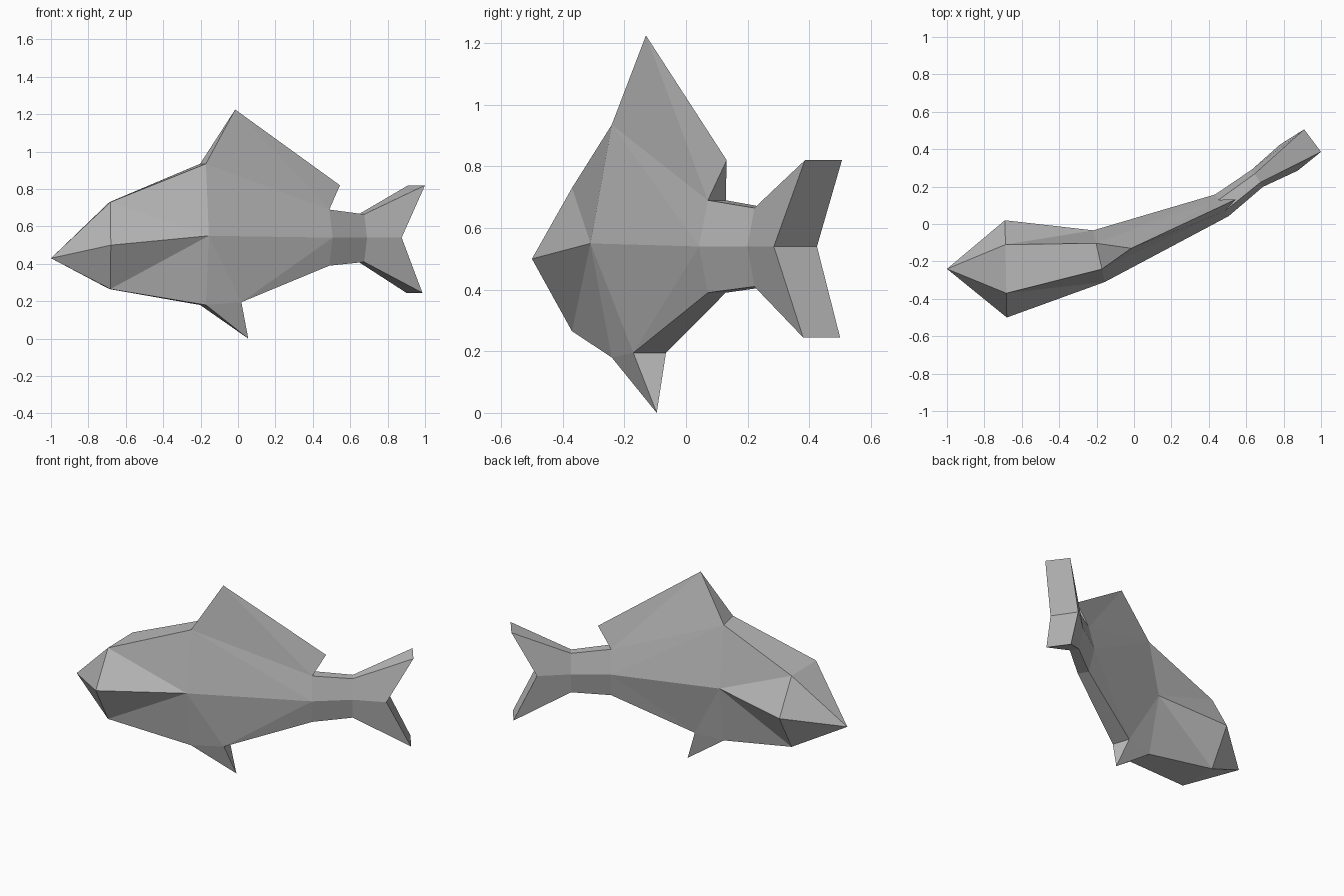
import bpy
import bmesh
from mathutils import Vector

cube = bpy.data.objects.get("Cube")
if cube:
    bpy.data.objects.remove(cube, do_unlink=True)

grey = bpy.data.materials.new("plain grey")
grey.use_nodes = True
colour = (0.5, 0.5, 0.5, 1)
grey.diffuse_color = colour
grey.node_tree.nodes["Principled BSDF"].inputs["Base Color"].default_value = colour


def pair(centre, half, z, scale=1.0):
    """Near and far points on either side of the bent centre line."""
    c, h = Vector(centre), Vector(half) * scale
    return [(*(c + h), z), (*(c - h), z)]


def station(centre, half, top, mid, bottom):
    """Hexagonal cross-section: narrow top and bottom, wide middle."""
    return {"top": pair(centre, half, top, 0.5),
            "mid": pair(centre, half, mid),
            "low": pair(centre, half, bottom, 0.5)}


def build(name, faces):
    """Flat-shaded object from faces given as lists of points."""
    bm = bmesh.new()
    for points in faces:
        bm.faces.new([bm.verts.new(p) for p in points])
    bmesh.ops.remove_doubles(bm, verts=bm.verts, dist=0.0005)
    bmesh.ops.recalc_face_normals(bm, faces=bm.faces)
    mesh = bpy.data.meshes.new(name)
    bm.to_mesh(mesh)
    bm.free()
    mesh.materials.append(grey)
    obj = bpy.data.objects.new(name, mesh)
    bpy.context.collection.objects.link(obj)
    return obj


# Cross-sections along the curved swimming body
nose = (-1.0, -0.24, 0.43)
head = station((-0.685, -0.24), (0.005, -0.26), 0.73, 0.5, 0.265)
chest = station((-0.187, -0.172), (0.031, -0.138), 0.935, 0.55, 0.18)
rear = station((0.47, 0.1), (0.036, -0.058), 0.69, 0.54, 0.39)
stem = station((0.66, 0.245), (0.03, -0.046), 0.665, 0.54, 0.41)
belly = pair((0.0, -0.118), (0.018, -0.053), 0.195)
notch = pair((0.828, 0.355), (0.047, -0.07), 0.54)
tip_high = pair((0.955, 0.446), (0.045, -0.06), 0.82)
tip_low = pair((0.943, 0.44), (0.043, -0.06), 0.245)

# Body: side faces are repeated for the near and far flank
body = []
for s in (0, 1):
    for edge in ("top", "low"):
        body += [(nose, head["mid"][s], head[edge][s]),
                 (head["mid"][s], chest["mid"][s], head[edge][s]),
                 (chest["mid"][s], chest[edge][s], head[edge][s]),
                 (rear["mid"][s], stem["mid"][s], stem[edge][s], rear[edge][s])]
    body += [(chest["mid"][s], chest["top"][s], rear["mid"][s]),
             (chest["top"][s], rear["top"][s], rear["mid"][s]),
             (chest["mid"][s], chest["low"][s], belly[s]),
             (chest["mid"][s], belly[s], rear["mid"][s]),
             (belly[s], rear["low"][s], rear["mid"][s])]


def strip(a, b):
    """Face spanning from near to far between two pairs."""
    return (a[0], a[1], b[1], b[0])


for edge in ("top", "low"):
    body += [(nose, *head[edge]),
             strip(head[edge], chest[edge]),
             strip(rear[edge], stem[edge])]
body += [strip(chest["top"], rear["top"]),
         strip(chest["low"], belly),
         strip(belly, rear["low"])]
build("fish_body", body)

# Back fin: wedge from the body width up to a thin ridge
peak, trail = (-0.015, -0.13, 1.225), (0.545, 0.132, 0.82)
fin = [(*chest["top"], peak), (*rear["top"], trail)]
for s in (0, 1):
    fin += [(chest["top"][s], peak, rear["top"][s]),
            (peak, trail, rear["top"][s])]
build("back_fin", fin)

# Belly fin: swept pyramid
point = (0.055, -0.095, 0.0)
build("belly_fin", [(*chest["low"], point), (*belly, point)]
      + [(chest["low"][s], belly[s], point) for s in (0, 1)])

# Forked tail fin
tail = []
for edge, tip in (("top", tip_high), ("low", tip_low)):
    tail += [strip(stem[edge], tip), strip(tip, notch)]
    tail += [(stem["mid"][s], stem[edge][s], tip[s], notch[s]) for s in (0, 1)]
build("tail_fin", tail)
